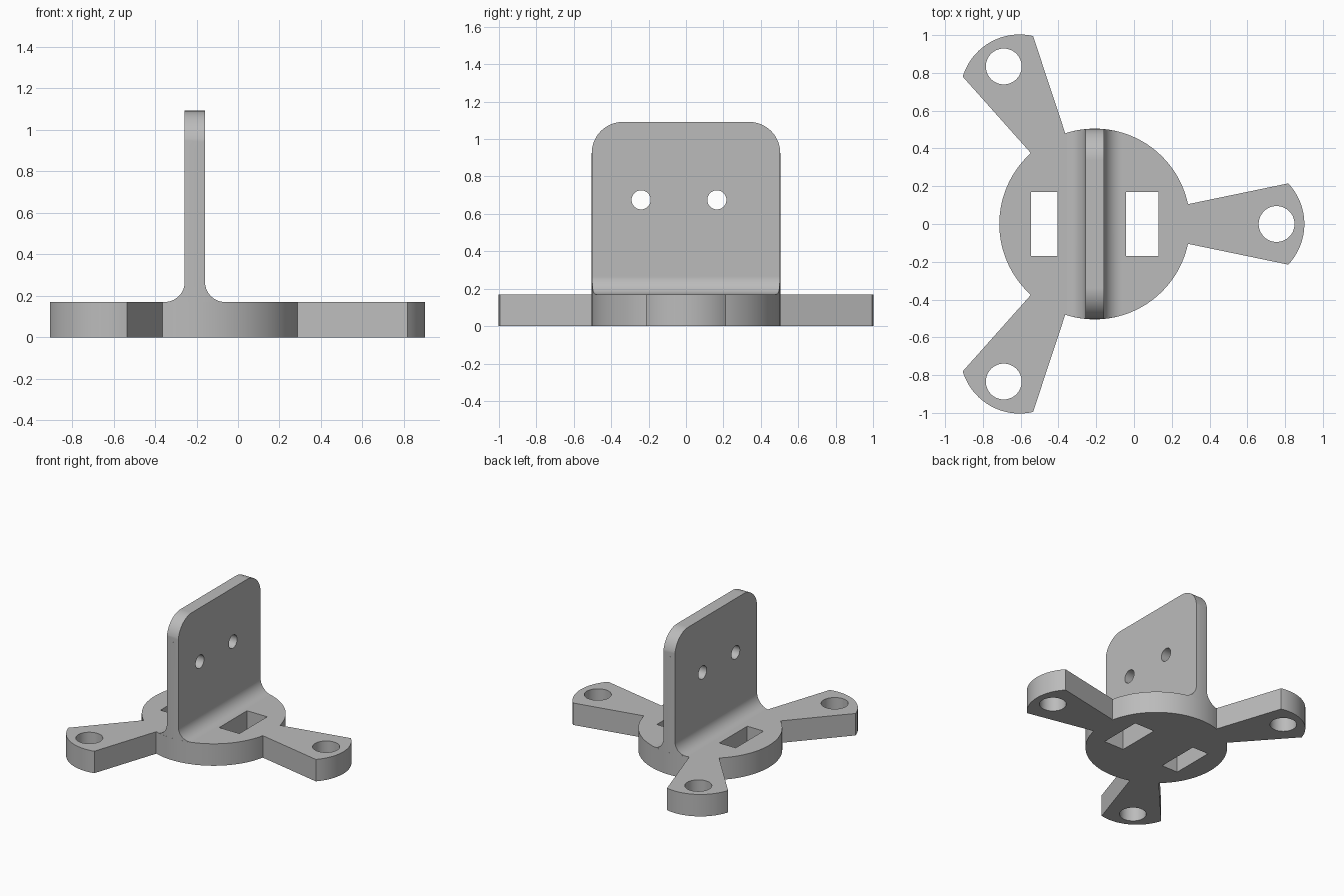
import bpy
import bmesh
from math import sin, cos, asin, pi, radians

if "Cube" in bpy.data.objects:
    bpy.data.objects.remove(bpy.data.objects["Cube"], do_unlink=True)

HUB_X, HUB_R = -0.208, 0.505
BASE_H, TOP = 0.17, 1.092

grey = bpy.data.materials.new("light_grey")
grey.use_nodes = True
grey.diffuse_color = (0.5, 0.5, 0.5, 1)
grey.node_tree.nodes["Principled BSDF"].inputs["Base Color"].default_value = (0.5, 0.5, 0.5, 1)


def arc(cx, cy, r, start, end, steps):
    """Points on an arc, angles in radians."""
    angles = [start + (end - start) * i / steps for i in range(steps + 1)]
    return [(cx + r * cos(a), cy + r * sin(a)) for a in angles]


def prism(name, outline, axis, low, high):
    """Extrude a flat outline along x, y or z."""
    place = {"x": lambda u, v: (low, u, v),
             "y": lambda u, v: (u, low, v),
             "z": lambda u, v: (u, v, low)}[axis]
    bm = bmesh.new()
    face = bm.faces.new([bm.verts.new(place(u, v)) for u, v in outline])
    new = bmesh.ops.extrude_face_region(bm, geom=[face])["geom"]
    shift = [high - low if a == axis else 0 for a in "xyz"]
    bmesh.ops.translate(bm, vec=shift, verts=[g for g in new if isinstance(g, bmesh.types.BMVert)])
    bmesh.ops.recalc_face_normals(bm, faces=bm.faces)
    mesh = bpy.data.meshes.new(name)
    bm.to_mesh(mesh)
    bm.free()
    mesh.materials.append(grey)
    obj = bpy.data.objects.new(name, mesh)
    bpy.context.collection.objects.link(obj)
    return obj


def activate(obj):
    bpy.ops.object.select_all(action="DESELECT")
    obj.select_set(True)
    bpy.context.view_layer.objects.active = obj


def cut(obj, cutter, operation="DIFFERENCE"):
    """Apply a boolean and discard the cutter."""
    cutter.hide_render = True
    mod = obj.modifiers.new("cut", "BOOLEAN")
    mod.operation, mod.solver, mod.object = operation, "EXACT", cutter
    activate(obj)
    bpy.ops.object.modifier_apply(modifier=mod.name)
    bpy.data.objects.remove(cutter, do_unlink=True)


def finish(obj):
    activate(obj)
    bpy.ops.object.shade_smooth_by_angle(angle=radians(30))
    obj.modifiers.new("even_normals", "WEIGHTED_NORMAL").keep_sharp = True


# Base: round hub with three flared arms
root = asin(0.105 / HUB_R)
tip = asin(0.215 / 0.314)
sector = arc(0.796, 0, 0.314, -tip, tip, 20)
sector += arc(0, 0, HUB_R, root, 2 * pi / 3 - root, 32)
outline = []
for k in range(3):
    c, s = cos(k * 2 * pi / 3), sin(k * 2 * pi / 3)
    outline += [(HUB_X + u * c - v * s, u * s + v * c) for u, v in sector]
base = prism("tripod_base", outline, "z", 0, BASE_H)

# Bolt hole near each arm tip
for k in range(3):
    a = k * 2 * pi / 3
    ring = arc(HUB_X + 0.963 * cos(a), 0.963 * sin(a), 0.095, 0, 2 * pi, 48)[:-1]
    cut(base, prism("arm_hole", ring, "z", -0.1, 0.3))

# Two rectangular slots through the hub
for x0, x1 in ((-0.545, -0.405), (-0.042, 0.131)):
    slot = [(x0, -0.17), (x1, -0.17), (x1, 0.17), (x0, 0.17)]
    cut(base, prism("slot", slot, "z", -0.1, 0.3))
finish(base)

# Upright plate with a fillet along each side of its foot
HALF, FILLET, FOOT = 0.049, 0.097, 0.13
side = [(HALF + FILLET, FOOT)]
side += arc(HALF + FILLET, BASE_H + FILLET, FILLET, 1.5 * pi, pi, 16)
side += [(HALF, TOP + 0.1)]
profile = [(HUB_X + u, v) for u, v in side]
profile += [(HUB_X - u, v) for u, v in reversed(side)]
plate = prism("upright_plate", profile, "y", -0.6, 0.6)

# Trim the plate to the hub circle and round its top corners
cut(plate, prism("hub_trim", arc(HUB_X, 0, HUB_R - 0.0005, 0, 2 * pi, 128)[:-1], "z", 0, 2),
    "INTERSECT")
R = 0.167
front = [(-0.6, 0), (0.6, 0), (0.6, TOP - R - 0.01), (0.504, TOP - R - 0.01)]
front += arc(0.504 - R, TOP - R, R, 0, pi / 2, 16)
front += arc(R - 0.504, TOP - R, R, pi / 2, pi, 16) + [(-0.504, TOP - R - 0.01), (-0.6, TOP - R - 0.01)]
cut(plate, prism("corner_trim", front, "x", -1, 1), "INTERSECT")

# Pair of screw holes through the plate
for y in (-0.24, 0.165):
    cut(plate, prism("screw_hole", arc(y, 0.675, 0.051, 0, 2 * pi, 40)[:-1], "x", -1, 1))
finish(plate)
